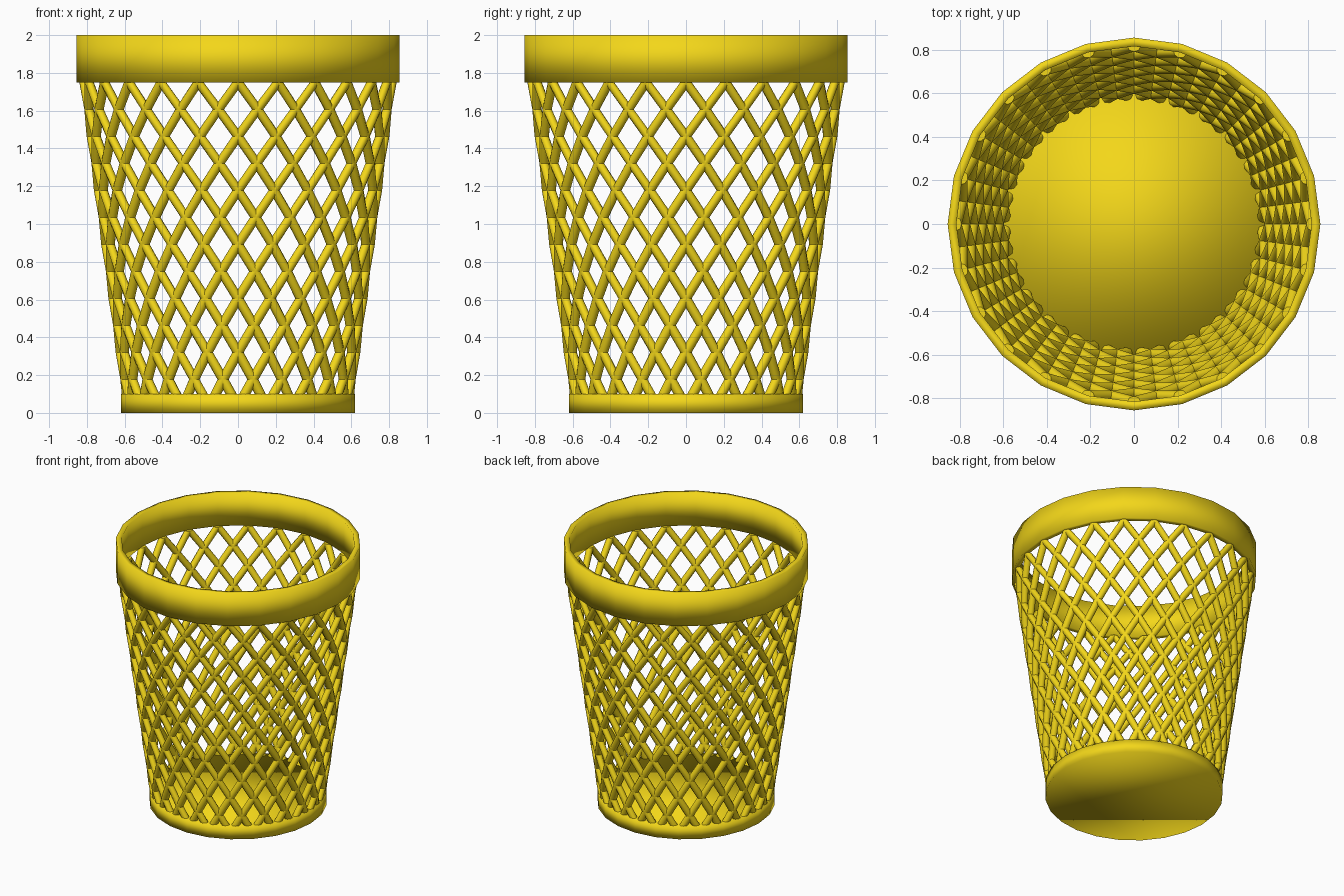
import bpy, bmesh, math
from math import cos, sin, pi

if "Cube" in bpy.data.objects:
    bpy.data.objects.remove(bpy.data.objects["Cube"])

SIDES = 24
mat = bpy.data.materials.new("yellow_plastic")
mat.diffuse_color = (0.9, 0.68, 0.01, 1)
mat.use_nodes = True
mat.node_tree.nodes["Principled BSDF"].inputs["Base Color"].default_value = mat.diffuse_color


def finish(name, bm):
    bmesh.ops.recalc_face_normals(bm, faces=bm.faces)
    for f in bm.faces:
        f.smooth = True
    me = bpy.data.meshes.new(name)
    bm.to_mesh(me)
    bm.free()
    me.materials.append(mat)
    ob = bpy.data.objects.new(name, me)
    bpy.context.collection.objects.link(ob)
    return ob


def bridge(bm, a, b):
    n = len(a)
    for i in range(n):
        bm.faces.new((a[i], a[(i + 1) % n], b[(i + 1) % n], b[i]))


def ring(bm, r, z):
    return [bm.verts.new((r * cos(2 * pi * i / SIDES), r * sin(2 * pi * i / SIDES), z))
            for i in range(SIDES)]


# Base: solid, softly shaded disc
bm = bmesh.new()
low, high = ring(bm, 0.62, 0), ring(bm, 0.62, 0.10)
bridge(bm, low, high)
bm.faces.new(low)
bm.faces.new(high)
finish("base", bm)

# Rim: square-section band
bm = bmesh.new()
rings = [ring(bm, r, z) for r, z in ((0.855, 1.75), (0.855, 2.0), (0.815, 2.0), (0.815, 1.75))]
for i in range(4):
    bridge(bm, rings[i], rings[(i + 1) % 4])
finish("rim", bm)

# Lattice: strands in both directions, level cross-sections meeting at each node
LEVELS, TOP, STEP, SEG = 12, 1.75, 0.143, 8
HALF_W, HALF_D = 0.030, 0.025


def strand(bm, start, direction):
    prev = None
    for k in range(LEVELS + 1):
        z = TOP - k * STEP
        r = 0.815 - (TOP - z) * 0.1345
        a = start + direction * k * pi / SIDES
        sec = []
        for j in range(SEG):
            t = 2 * pi * j / SEG
            u, v = r + HALF_D * cos(t), HALF_W * sin(t)
            sec.append(bm.verts.new((u * cos(a) - v * sin(a), u * sin(a) + v * cos(a), z)))
        if prev:
            bridge(bm, prev, sec)
        else:
            bm.faces.new(sec)
        prev = sec
    bm.faces.new(prev)


bm = bmesh.new()
for i in range(SIDES):
    for d in (-1, 1):
        strand(bm, 2 * pi * i / SIDES, d)
lattice = finish("lattice", bm)
bpy.context.view_layer.objects.active = lattice
lattice.select_set(True)
bpy.ops.object.shade_smooth_by_angle(angle=math.radians(50))
